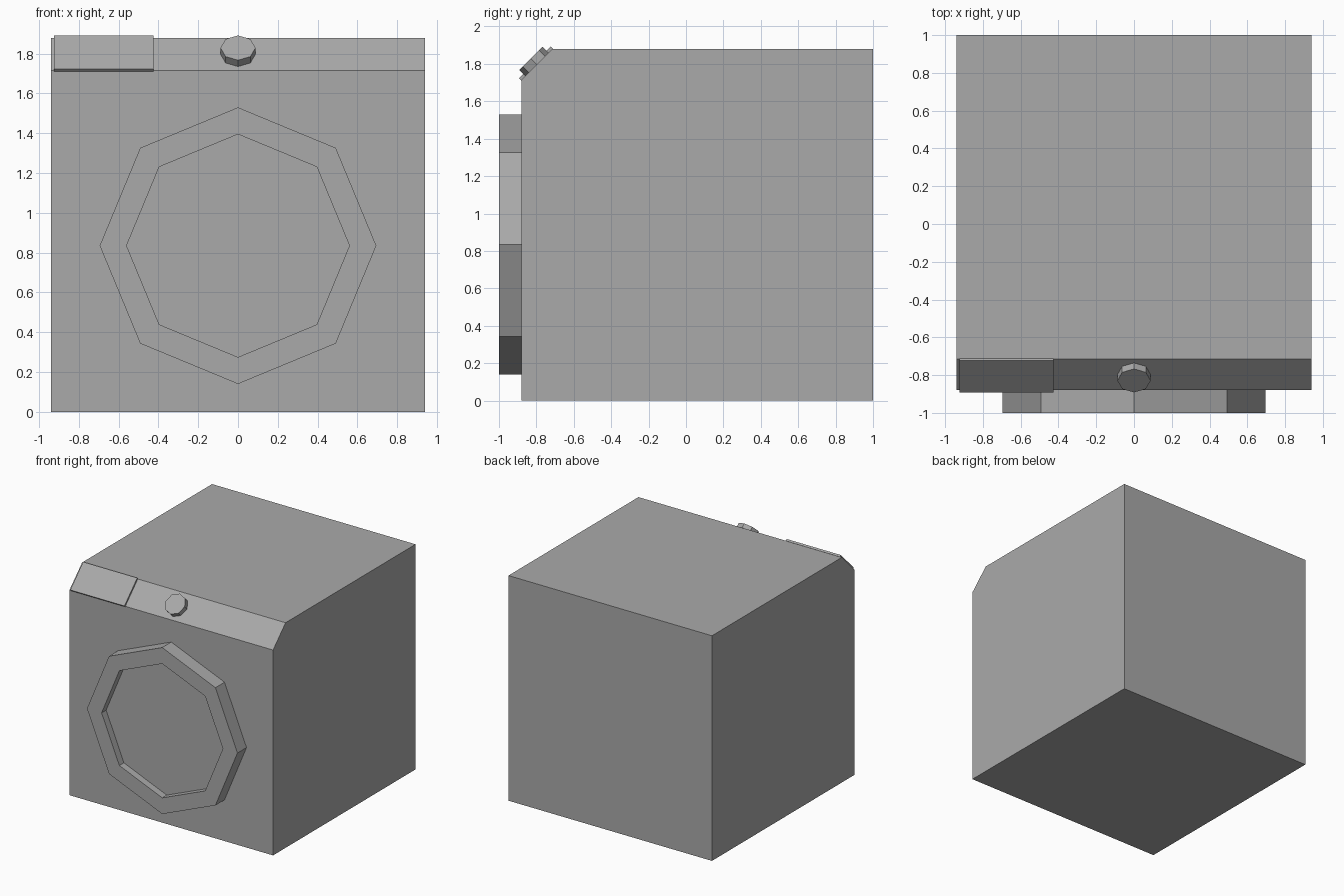
import bpy, bmesh
from math import pi
from mathutils import Matrix

cube = bpy.data.objects.get("Cube")
if cube:
    bpy.data.objects.remove(cube, do_unlink=True)

grey = bpy.data.materials.new("plain_grey")
grey.use_nodes = True
GREY = (0.4, 0.4, 0.4, 1)
grey.diffuse_color = GREY
grey.node_tree.nodes["Principled BSDF"].inputs["Base Color"].default_value = GREY


def finish(name, bm):
    """Turn a bmesh into a flat-shaded grey object."""
    bmesh.ops.recalc_face_normals(bm, faces=bm.faces)
    mesh = bpy.data.meshes.new(name)
    bm.to_mesh(mesh)
    bm.free()
    mesh.materials.append(grey)
    obj = bpy.data.objects.new(name, mesh)
    bpy.context.collection.objects.link(obj)
    return obj


def octagon(radius, depth, matrix):
    """Eight-sided disc rising from the origin of the matrix along its z."""
    bm = bmesh.new()
    bmesh.ops.create_cone(bm, cap_ends=True, segments=8, radius1=radius, radius2=radius,
                          depth=depth, matrix=matrix @ Matrix.Translation((0, 0, depth / 2)))
    return bm


# Cabinet: side profile with a sloped control edge, extruded across x
profile = [(-0.88, 0), (1, 0), (1, 1.88), (-0.715, 1.88), (-0.88, 1.715)]
bm = bmesh.new()
side = bm.faces.new([bm.verts.new((-0.94, y, z)) for y, z in profile])
ext = bmesh.ops.extrude_face_region(bm, geom=[side])
bmesh.ops.translate(bm, vec=(1.88, 0, 0),
                    verts=[v for v in ext["geom"] if isinstance(v, bmesh.types.BMVert)])
finish("cabinet", bm)

# Door: octagonal rim with a sunken centre
bm = octagon(0.695, 0.12, Matrix.Translation((0, -0.88, 0.835)) @ Matrix.Rotation(pi / 2, 4, "X"))
front = min(bm.faces, key=lambda f: f.calc_center_median().y)
centre = front.calc_center_median()
for scale, push in ((0.56 / 0.695, 0), (1, 0.06)):
    ext = bmesh.ops.extrude_discrete_faces(bm, faces=[front])
    front = ext["faces"][0]
    for v in front.verts:
        v.co = centre + (v.co - centre) * scale
        v.co.y += push
finish("door", bm)

# Frame lying on the slope: z points out of the panel, x stays across
slope = Matrix.Translation((0, -0.7975, 1.7975)) @ Matrix.Rotation(pi / 4, 4, "X")

# Detergent drawer plate
bm = bmesh.new()
bmesh.ops.create_cube(bm, size=1, matrix=slope @ Matrix.Translation((-0.675, 0, 0.006))
                      @ Matrix.Diagonal((0.5, 0.24, 0.016, 1)))
finish("detergent_drawer", bm)

# Dial
finish("dial", octagon(0.088, 0.045, slope))
